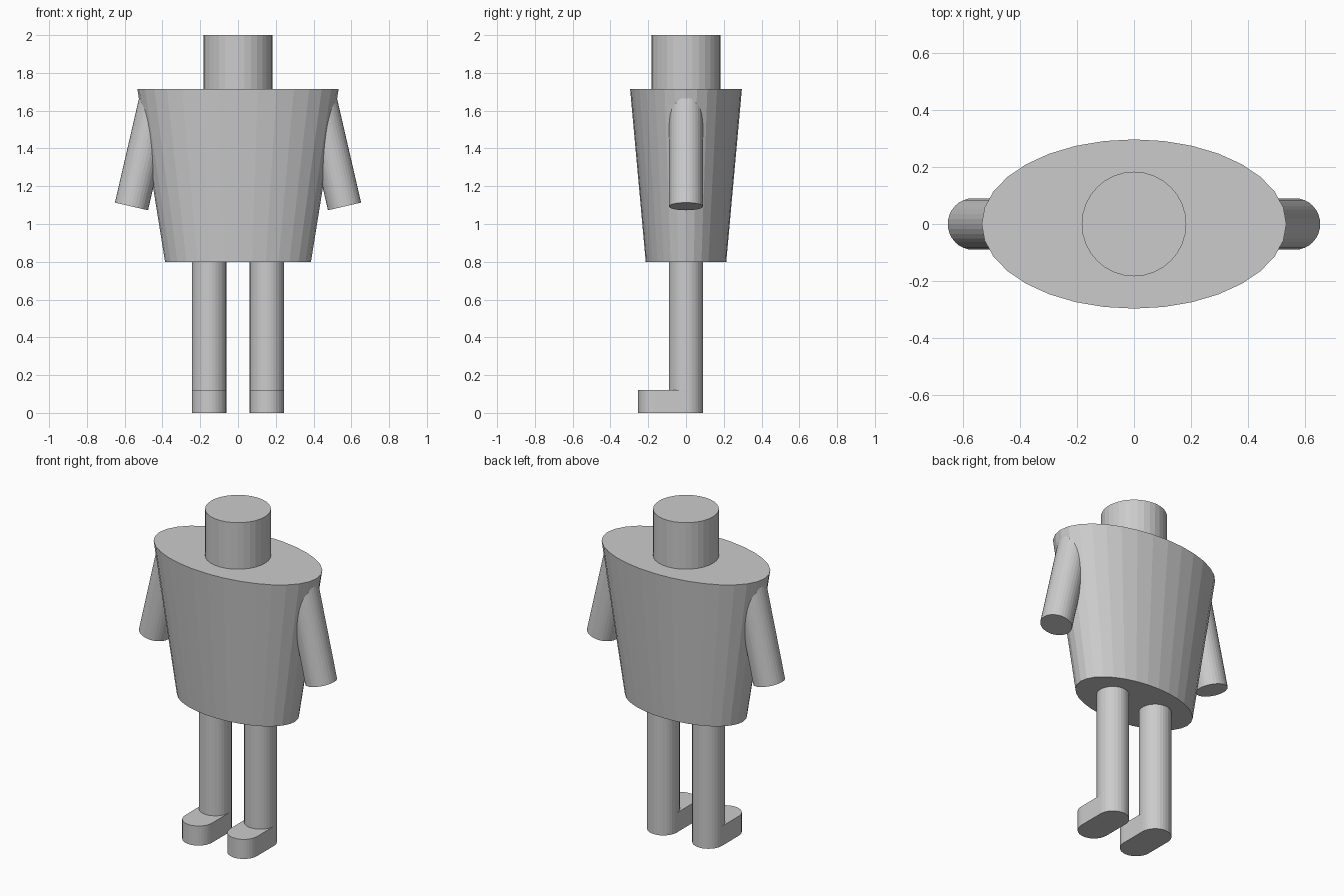
import bpy, bmesh
from math import sin, cos, pi, radians
from mathutils import Matrix, Vector

if "Cube" in bpy.data.objects:
    bpy.data.objects.remove(bpy.data.objects["Cube"])

SIDES = 32


def loft(name, lower, upper, matrix=Matrix.Identity(4)):
    """Closed flat-shaded solid between two matching outlines."""
    bm = bmesh.new()
    a = [bm.verts.new(p) for p in lower]
    b = [bm.verts.new(p) for p in upper]
    n = len(a)
    bm.faces.new(a[::-1])
    bm.faces.new(b)
    for i in range(n):
        j = (i + 1) % n
        bm.faces.new((a[i], a[j], b[j], b[i]))
    mesh = bpy.data.meshes.new(name)
    bm.to_mesh(mesh)
    bm.free()
    obj = bpy.data.objects.new(name, mesh)
    obj.matrix_world = matrix
    bpy.context.collection.objects.link(obj)
    return obj


def ellipse(rx, ry, z, cx=0):
    return [(cx + rx * cos(2 * pi * i / SIDES), ry * sin(2 * pi * i / SIDES), z)
            for i in range(SIDES)]


def slot(r, front_y, z, cx):
    """Rounded outline: back half circle at y=0, front half circle at front_y."""
    half = SIDES // 2
    back = [(cx + r * cos(pi * i / half), r * sin(pi * i / half), z)
            for i in range(half + 1)]
    front = [(cx - r * cos(pi * i / half), front_y - r * sin(pi * i / half), z)
             for i in range(half + 1)]
    return back + front


# Tapered oval torso and round head
loft("torso", ellipse(0.386, 0.213, 0.798), ellipse(0.533, 0.296, 1.715))
loft("head", ellipse(0.183, 0.183, 1.715), ellipse(0.183, 0.183, 2.0))

LEG_X, LEG_R, FOOT_H = 0.153, 0.091, 0.12
ARM_R, ARM_LENGTH, ARM_TILT = 0.09, 0.6, radians(13)

for label, s in (("left", -1), ("right", 1)):
    # Leg standing on a rounded foot
    x = s * LEG_X
    loft(label + "_leg", ellipse(LEG_R, LEG_R, FOOT_H, x),
         ellipse(LEG_R, LEG_R, 0.798, x))
    loft(label + "_foot", slot(LEG_R, -0.163, 0, x), slot(LEG_R, -0.163, FOOT_H, x))

    # Arm leaning outward from the shoulder
    place = (Matrix.Translation(Vector((s * 0.564, 0, 1.093)))
             @ Matrix.Rotation(-s * ARM_TILT, 4, 'Y'))
    loft(label + "_arm", ellipse(ARM_R, ARM_R, 0),
         ellipse(ARM_R, ARM_R, ARM_LENGTH), place)
